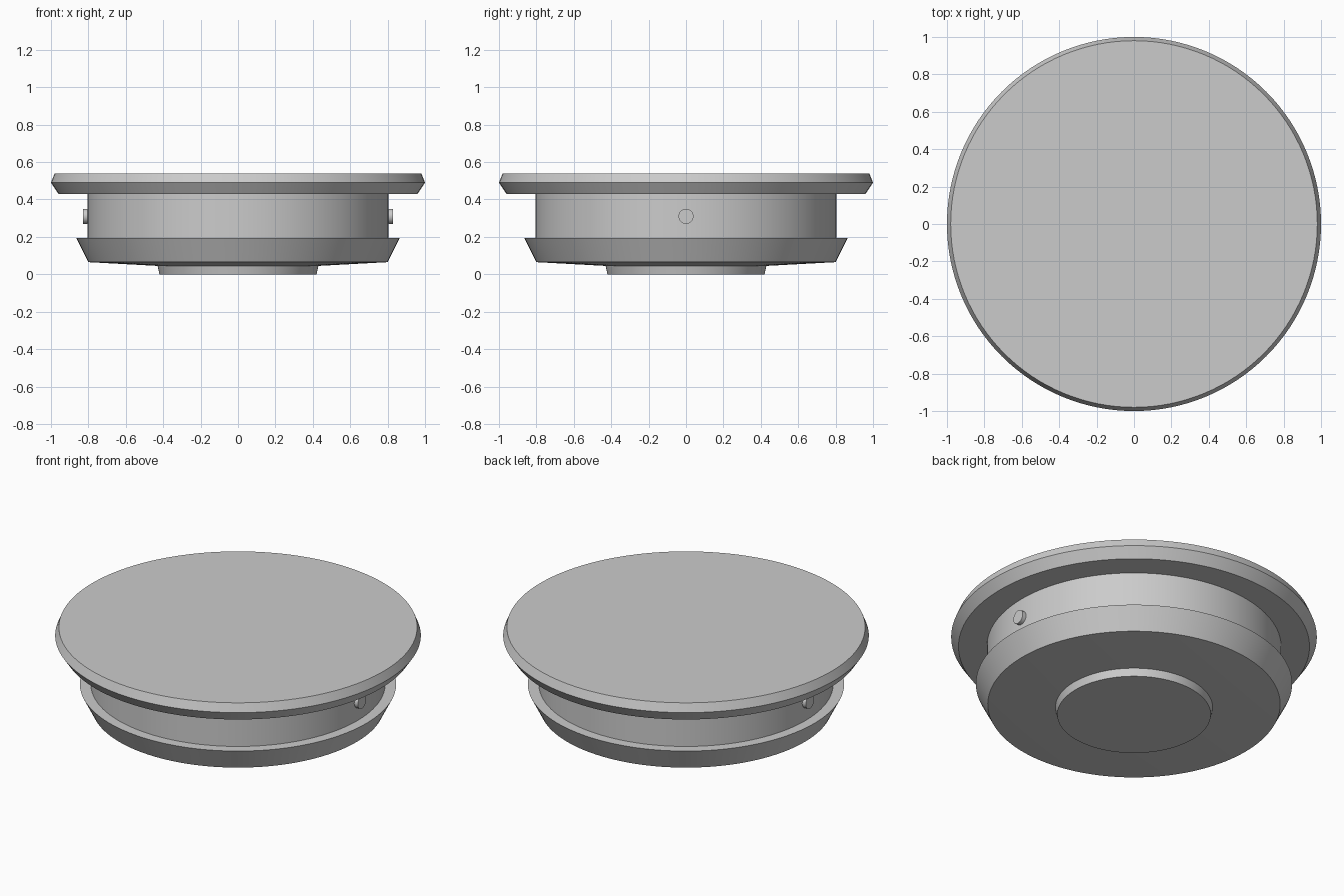
import bpy
import bmesh
import math
from mathutils import Matrix

cube = bpy.data.objects.get("Cube")
if cube:
    bpy.data.objects.remove(cube, do_unlink=True)

SEGMENTS = 128

grey = bpy.data.materials.new("plain grey")
grey.use_nodes = True
colour = (0.6, 0.6, 0.6, 1)
grey.diffuse_color = colour
grey.node_tree.nodes["Principled BSDF"].inputs["Base Color"].default_value = colour


def finish(name, bm):
    """Turn a bmesh into a smooth object with sharp edges kept."""
    bmesh.ops.recalc_face_normals(bm, faces=bm.faces)
    mesh = bpy.data.meshes.new(name)
    bm.to_mesh(mesh)
    bm.free()
    mesh.materials.append(grey)
    obj = bpy.data.objects.new(name, mesh)
    bpy.context.collection.objects.link(obj)
    bpy.ops.object.select_all(action="DESELECT")
    obj.select_set(True)
    bpy.context.view_layer.objects.active = obj
    bpy.ops.object.shade_smooth_by_angle(angle=math.radians(25))
    return obj


def lathe(name, profile):
    """Revolve (radius, height) points about z and close both ends."""
    bm = bmesh.new()
    rings = []
    for r, z in profile:
        rings.append([bm.verts.new((r * math.cos(a), r * math.sin(a), z))
                      for a in (math.tau * i / SEGMENTS for i in range(SEGMENTS))])
    for low, high in zip(rings, rings[1:]):
        for i in range(SEGMENTS):
            j = (i + 1) % SEGMENTS
            bm.faces.new((low[i], low[j], high[j], high[i]))
    bm.faces.new(rings[0])
    bm.faces.new(rings[-1])
    return finish(name, bm)


# Round body, from the foot up to the lid
lathe("foot_disc", [(0.42, 0), (0.43, 0.045)])
lathe("lower_flange", [(0.43, 0.045), (0.8, 0.065), (0.865, 0.195)])
lathe("neck", [(0.805, 0.19), (0.805, 0.435)])
lathe("top_lid", [(0.96, 0.43), (1.0, 0.49), (0.98, 0.54)])

# Small locking pins on both sides of the neck
for side, name in ((1, "left_pin"), (-1, "right_pin")):
    bm = bmesh.new()
    bmesh.ops.create_cone(
        bm, cap_ends=True, segments=32, radius1=0.04, radius2=0.04, depth=0.05,
        matrix=Matrix.Translation((side * 0.803, 0, 0.31))
        @ Matrix.Rotation(math.pi / 2, 4, "Y"))
    finish(name, bm)
